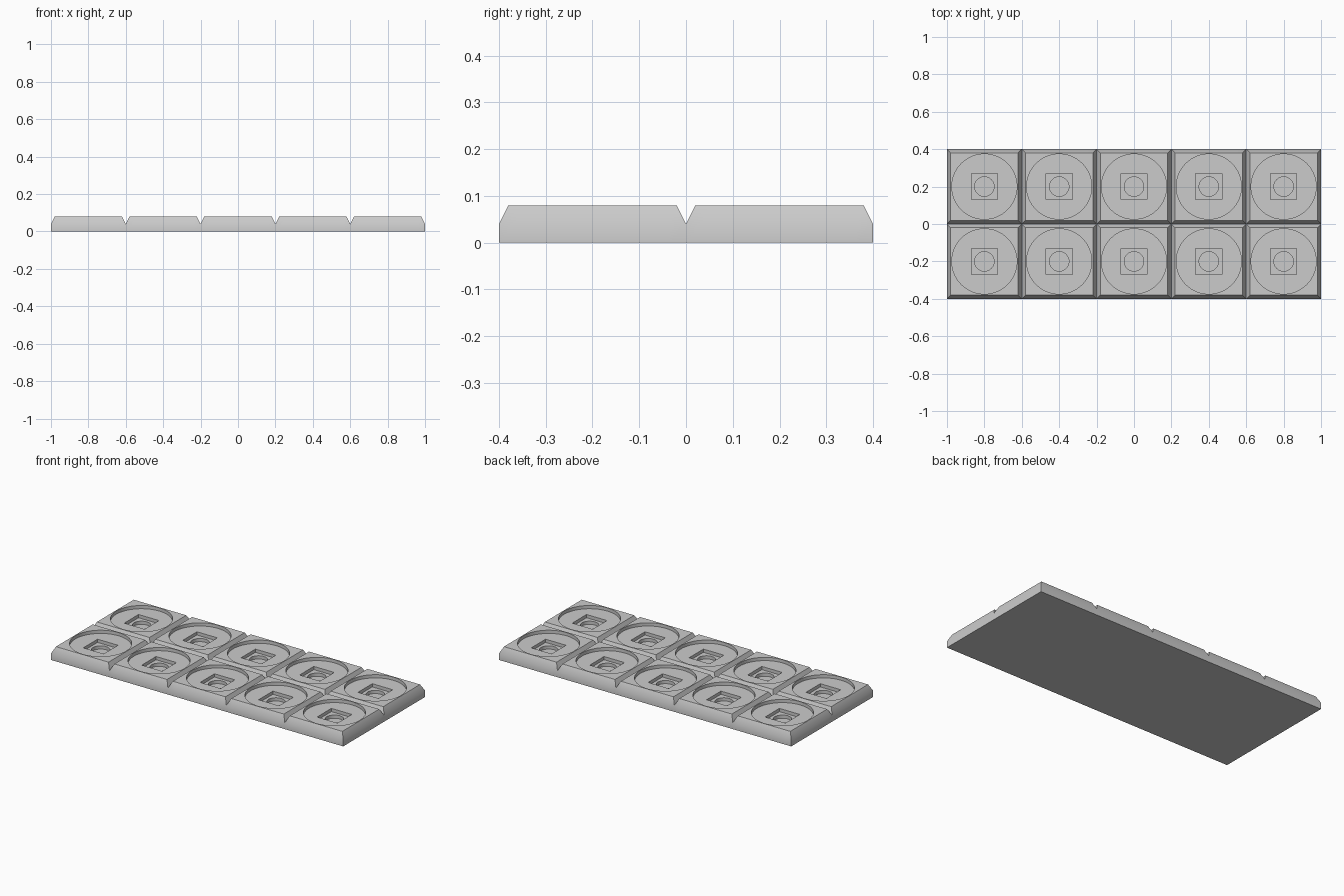
import bpy, bmesh
from math import cos, sin, pi, radians

cube = bpy.data.objects.get("Cube")
if cube:
    bpy.data.objects.remove(cube, do_unlink=True)

TILE = 0.4
COLUMNS, ROWS = 5, 2
SEGMENTS = 64

# Tile profile from the rim to the innermost floor: shape, half size, height
PROFILE = [
    ("square", 0.2, 0.04),
    ("square", 0.18, 0.08),
    ("circle", 0.174, 0.08),
    ("circle", 0.174, 0.06),
    ("square", 0.07, 0.06),
    ("square", 0.07, 0.04),
    ("circle", 0.052, 0.04),
    ("circle", 0.052, 0.02),
]


def ring(bm, shape, size, cx, cy, z):
    """Loop of vertices on a circle or a square, at matching angles."""
    verts = []
    for i in range(SEGMENTS):
        a = 2 * pi * i / SEGMENTS
        c, s = cos(a), sin(a)
        r = size / max(abs(c), abs(s)) if shape == "square" else size
        verts.append(bm.verts.new((cx + r * c, cy + r * s, z)))
    return verts


def add_tile(bm, cx, cy):
    """Bevelled tile top with a stepped recess."""
    rings = [ring(bm, shape, size, cx, cy, z) for shape, size, z in PROFILE]
    for outer, inner in zip(rings, rings[1:]):
        for i in range(SEGMENTS):
            j = (i + 1) % SEGMENTS
            bm.faces.new((outer[i], outer[j], inner[j], inner[i]))
    bm.faces.new(rings[-1])


bm = bmesh.new()
for col in range(COLUMNS):
    for row in range(ROWS):
        add_tile(bm, (col - (COLUMNS - 1) / 2) * TILE, (row - (ROWS - 1) / 2) * TILE)
bmesh.ops.remove_doubles(bm, verts=bm.verts, dist=0.0005)

# Side walls and underside
border = [e for e in bm.edges if e.is_boundary]
walls = bmesh.ops.extrude_edge_only(bm, edges=border)["geom"]
for v in walls:
    if isinstance(v, bmesh.types.BMVert):
        v.co.z = 0
bmesh.ops.contextual_create(bm, geom=[e for e in bm.edges if e.is_boundary])
bmesh.ops.recalc_face_normals(bm, faces=bm.faces)

mesh = bpy.data.meshes.new("tiled_slab")
bm.to_mesh(mesh)
bm.free()
slab = bpy.data.objects.new("tiled_slab", mesh)
bpy.context.collection.objects.link(slab)

# Plain grey material
grey = bpy.data.materials.new("light_grey")
grey.use_nodes = True
colour = (0.6, 0.6, 0.6, 1)
grey.diffuse_color = colour
grey.node_tree.nodes["Principled BSDF"].inputs["Base Color"].default_value = colour
mesh.materials.append(grey)

# Smooth round walls and the soft shoulder, sharp elsewhere
bpy.ops.object.select_all(action="DESELECT")
slab.select_set(True)
bpy.context.view_layer.objects.active = slab
bpy.ops.object.shade_smooth_by_angle(angle=radians(30))
